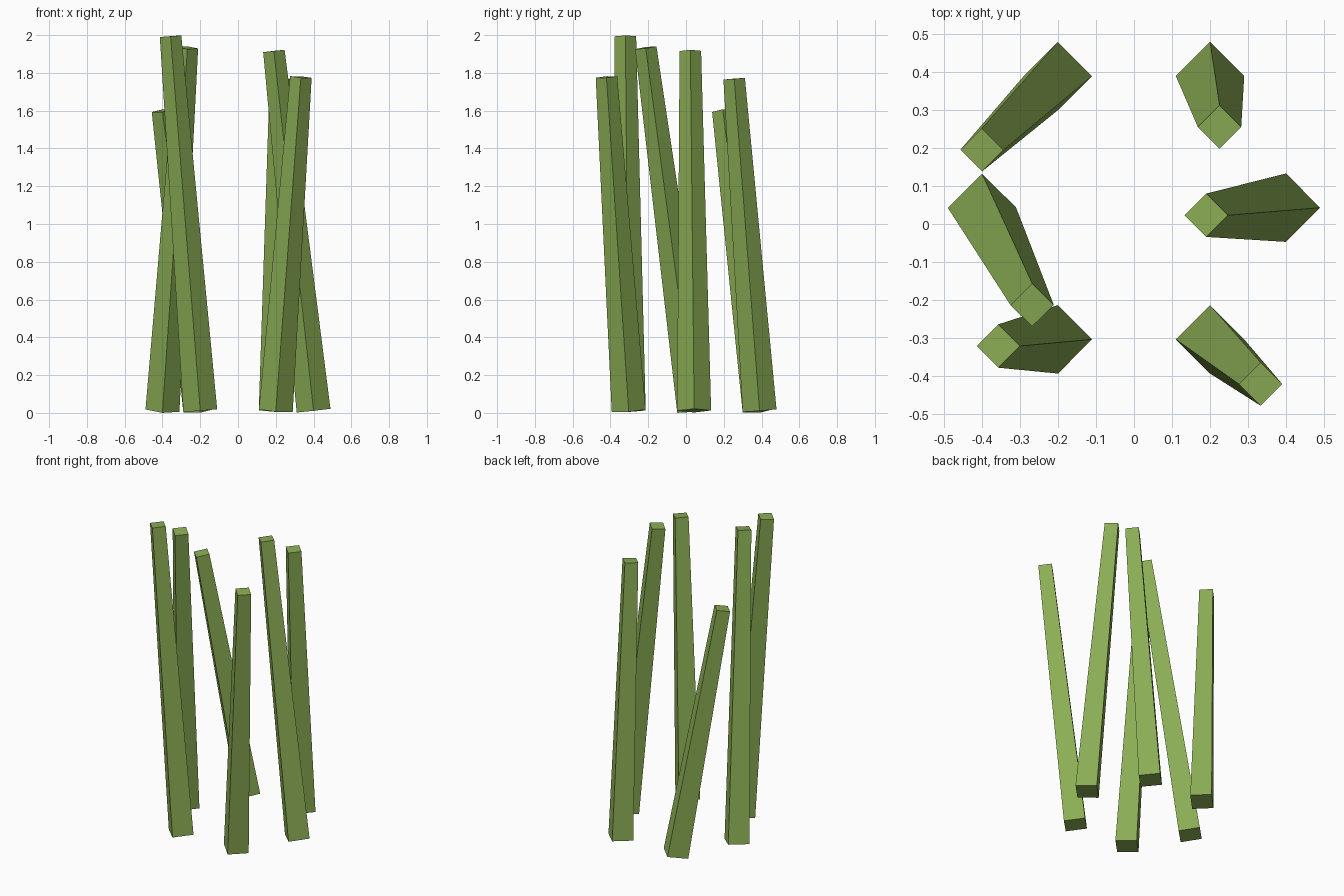
import bpy, math
from mathutils import Vector

if "Cube" in bpy.data.objects:
    bpy.data.objects.remove(bpy.data.objects["Cube"])

green = bpy.data.materials.new("leaf_green")
green.diffuse_color = (0.26, 0.42, 0.09, 1)
green.use_nodes = True
green.node_tree.nodes["Principled BSDF"].inputs["Base Color"].default_value = green.diffuse_color

BASE_R, TOP_R, BASE_Z = 0.09, 0.057, 0.012
RING_R, RING_Y = 0.4, 0.043

# Tip centre of each blade, in ring order counter-clockwise from +x
tips = [
    (0.19, 0.023, 1.916),
    (0.225, 0.255, 1.769),
    (-0.40, 0.195, 1.60),
    (-0.268, -0.213, 1.933),
    (-0.357, -0.321, 1.994),
    (0.333, -0.421, 1.778),
]


def blade(name, base, tip):
    """Four-sided tapered stalk leaning from base to tip."""
    axis = tip - base
    bpy.ops.mesh.primitive_cone_add(vertices=4, radius1=BASE_R, radius2=TOP_R,
                                    depth=axis.length, location=(base + tip) / 2)
    ob = bpy.context.object
    ob.name = name
    ob.rotation_euler = Vector((0, 0, 1)).rotation_difference(axis).to_euler()
    ob.data.materials.append(green)


# Ring of six blades
for i, tip in enumerate(tips):
    a = math.radians(60 * i)
    base = Vector((RING_R * math.cos(a), RING_Y + RING_R * math.sin(a), BASE_Z))
    blade(f"grass_blade_{i + 1}", base, Vector(tip))
